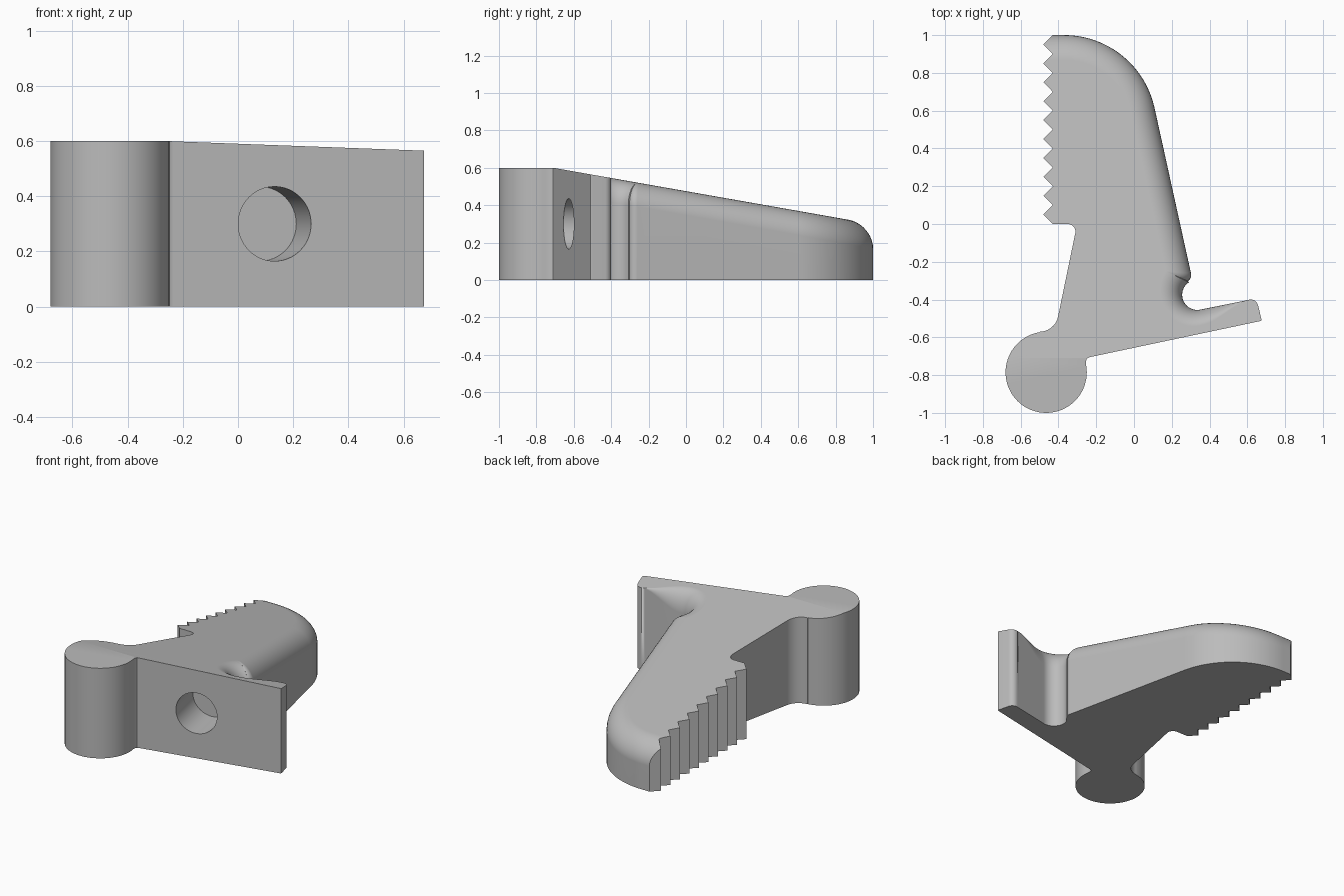
import bpy, bmesh
from math import cos, sin, pi, radians
from mathutils import Vector

cube = bpy.data.objects.get("Cube")
if cube:
    bpy.data.objects.remove(cube)

HEIGHT, SLOPE, CREASE, FILLET, STEPS = 0.6, 0.176, -0.71, 0.13, 10

grey = bpy.data.materials.new("plain_grey")
grey.use_nodes = True
colour = (0.5, 0.5, 0.5, 1)
grey.diffuse_color = colour
grey.node_tree.nodes["Principled BSDF"].inputs["Base Color"].default_value = colour


def arc(x, y, r, a0, a1, n, r1=None):
    """Points on an arc, in degrees, optionally changing radius to r1."""
    r1 = r if r1 is None else r1
    pts = []
    for i in range(n + 1):
        t = i / n
        a, rad = radians(a0 + (a1 - a0) * t), r + (r1 - r) * t
        pts.append(Vector((x + rad * cos(a), y + rad * sin(a))))
    return pts


def add_object(name, bm):
    bmesh.ops.recalc_face_normals(bm, faces=bm.faces)
    mesh = bpy.data.meshes.new(name)
    bm.to_mesh(mesh)
    bm.free()
    obj = bpy.data.objects.new(name, mesh)
    bpy.context.collection.objects.link(obj)
    mesh.materials.append(grey)
    return obj


# Rounded edge: (outer point, inner point, drop) from the jaw tip to the thumb tab
rounded = [(Vector((-0.5, 1)), Vector((-0.5, 1 - FILLET)), FILLET)]


def add_rounded(outer, inner):
    rounded.extend((o, i, FILLET) for o, i in zip(outer, inner))


add_rounded(arc(-0.37, 0.51, 0.49, 90, 12.5, 24), arc(-0.37, 0.51, 0.49 - FILLET, 90, 12.5, 24))
ridge = Vector((0.166, -0.25))
add_rounded([Vector((0.293, -0.222))], [ridge])
add_rounded(arc(0.263, -0.269, 0.04, 12.5, -56, 8), [ridge] * 9)
add_rounded(arc(0.335, -0.375, 0.08, 124, 282, 20),
            arc(0.335, -0.375, 0.08 + FILLET, 143.5, 282, 20, 0.16))
tab_start, tab_end = rounded[-1][0], Vector((0.61, -0.401))
for i in range(1, 13):
    t = i / 12
    fade = (1 - t) ** 2 * (1 + 2 * t)
    p = tab_start.lerp(tab_end, t)
    rounded.append((p, p + Vector((0.207, -0.978)) * 0.08 * fade, FILLET * fade))

# Square edge: tab end, front face, round boss, neck and back of the jaw
plain = arc(0.618, -0.44, 0.04, 102, 12, 8)
plain += [Vector(p) for p in [(0.675, -0.505), (0.674, -0.511), (0.668, -0.514),
                              (-0.235, -0.705), (-0.248, -0.711), (-0.254, -0.724)]]
plain += arc(-0.465, -0.785, 0.215, 10, -261, 56)
plain += arc(-0.5, -0.47, 0.1, -88, -12, 10)
plain += arc(-0.35, -0.04, 0.04, -12, 90, 8)
plain.append(Vector((-0.5, 0)))

# Body: bottom, walls, rounded strips and top
bm = bmesh.new()
base, columns = [], []
for o, i, drop in rounded:
    base.append(bm.verts.new((*o, 0)))
    column = []
    for k in range(STEPS + 1):
        a = pi / 2 * k / STEPS
        p = o.lerp(i, 1 - cos(a))
        column.append(bm.verts.new((*p, HEIGHT - drop * (1 - sin(a)))))
    columns.append(column)
for p in plain:
    base.append(bm.verts.new((*p, 0)))
    columns.append([bm.verts.new((*p, HEIGHT))])
bm.faces.new(base)
bm.faces.new([c[-1] for c in columns])
for i in range(len(base)):
    j = (i + 1) % len(base)
    a, b = columns[i], columns[j]
    if len(a) == len(b):
        bm.faces.new([base[i], base[j], b[0], a[0]])
        for k in range(len(a) - 1):
            bm.faces.new([a[k], b[k], b[k + 1], a[k + 1]])
    else:
        bm.faces.new([base[i], base[j], *b, *reversed(a)])
bmesh.ops.remove_doubles(bm, verts=bm.verts, dist=0.0002)

# Slope the top behind the boss
bmesh.ops.bisect_plane(bm, geom=bm.verts[:] + bm.edges[:] + bm.faces[:],
                       plane_co=(0, CREASE, 0), plane_no=(0, 1, 0))
for v in bm.verts:
    if v.co.z > 0.01:
        v.co.z -= SLOPE * max(0, v.co.y - CREASE)
body = add_object("lever_body", bm)

# Cutter for the saw teeth along the jaw
bm = bmesh.new()
zigzag = [(-0.43 - 0.05 * (i % 2), 0.05 * i) for i in range(21)]
profile = [(-0.6, -0.05), (-0.38, -0.05), *zigzag, (-0.38, 1.05), (-0.6, 1.05)]
face = bm.faces.new([bm.verts.new((x, y, -0.1)) for x, y in profile])
extruded = bmesh.ops.extrude_face_region(bm, geom=[face])["geom"]
bmesh.ops.translate(bm, vec=(0, 0, 1), verts=[g for g in extruded if isinstance(g, bmesh.types.BMVert)])
teeth_cutter = add_object("teeth_cutter", bm)

# Cutter for the blind hole, square to the front face
bm = bmesh.new()
bmesh.ops.create_cone(bm, cap_ends=True, segments=64, radius1=0.135, radius2=0.135, depth=0.52)
hole_cutter = add_object("hole_cutter", bm)
hole_cutter.location = (0.133, -0.627, 0.3)
hole_cutter.rotation_euler = Vector((-0.207, 0.978, 0)).to_track_quat("Z", "Y").to_euler()

bpy.ops.object.select_all(action="DESELECT")
bpy.context.view_layer.objects.active = body
body.select_set(True)
for cutter in (teeth_cutter, hole_cutter):
    cutter.hide_render = True
    mod = body.modifiers.new(cutter.name, "BOOLEAN")
    mod.operation, mod.solver, mod.object = "DIFFERENCE", "EXACT", cutter
    bpy.ops.object.modifier_apply(modifier=mod.name)
    bpy.data.objects.remove(cutter)

# Smooth curves, sharp corners
bpy.ops.object.shade_smooth_by_angle(angle=radians(30))
weighted = body.modifiers.new("clean_flats", "WEIGHTED_NORMAL")
weighted.keep_sharp = True
